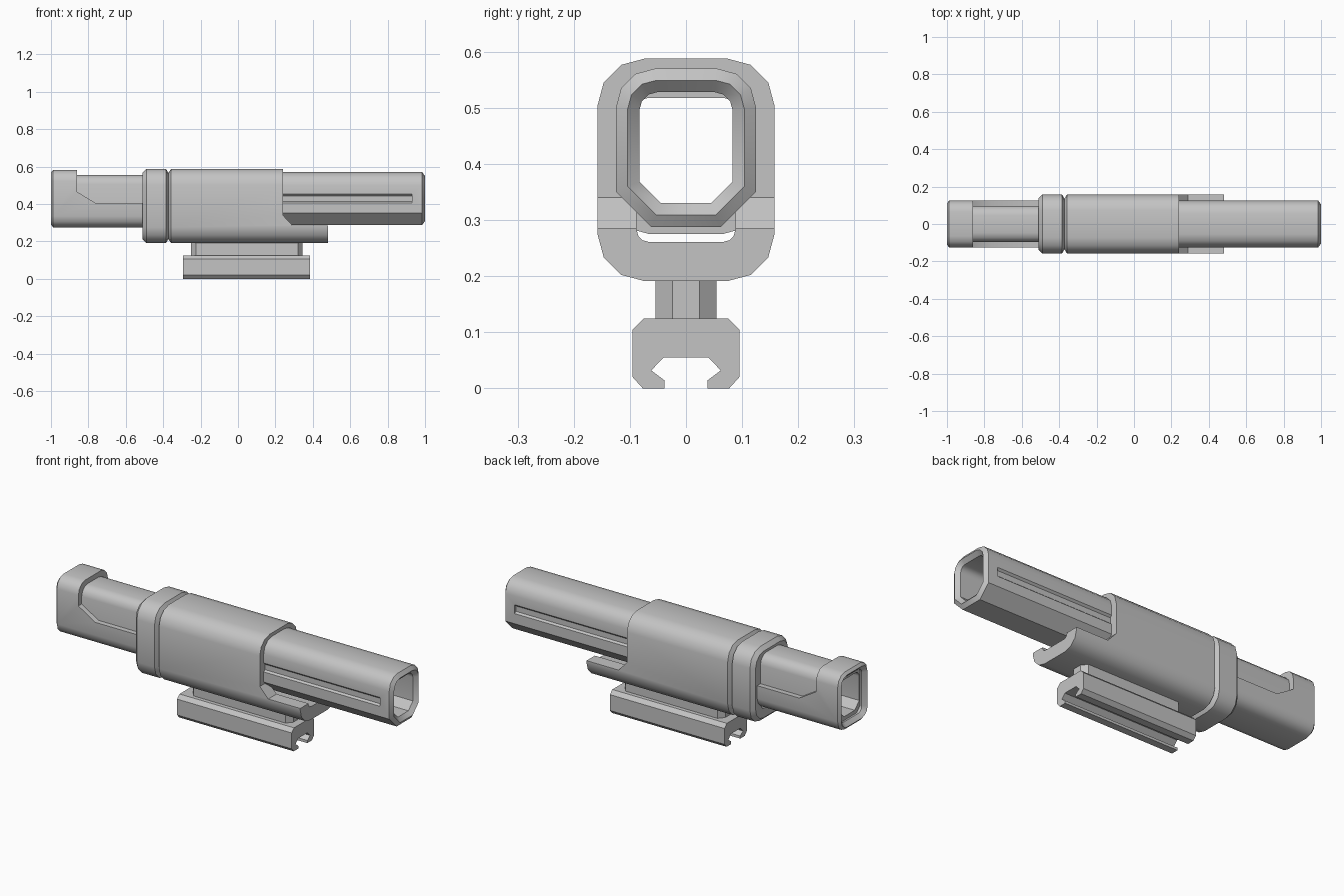
import bpy, bmesh, math

cube = bpy.data.objects.get("Cube")
if cube:
    bpy.data.objects.remove(cube, do_unlink=True)

grey = bpy.data.materials.new("light_grey")
grey.use_nodes = True
grey.diffuse_color = (0.55, 0.55, 0.55, 1)
grey.node_tree.nodes["Principled BSDF"].inputs["Base Color"].default_value = (0.55, 0.55, 0.55, 1)


def finish(name, bm):
    bmesh.ops.recalc_face_normals(bm, faces=bm.faces)
    mesh = bpy.data.meshes.new(name)
    bm.to_mesh(mesh)
    bm.free()
    mesh.materials.append(grey)
    ob = bpy.data.objects.new(name, mesh)
    bpy.context.collection.objects.link(ob)
    return ob


def section(hw, z0, z1, top, bottom, bottom_steps=3, inset=0.0):
    """Rectangle in y and z with rounded top corners and rounded or chamfered lower ones."""
    hw, z0, z1 = hw - inset, z0 + inset, z1 - inset
    top -= inset * 0.9
    bottom -= inset * (0.9 if bottom_steps > 1 else 0.59)
    half = []
    for i in range(bottom_steps + 1):
        a = math.pi / 2 * i / bottom_steps
        half.append((hw - bottom + bottom * math.sin(a), z0 + bottom - bottom * math.cos(a)))
    for i in range(4):
        a = math.pi / 2 * i / 3
        half.append((hw - top + top * math.cos(a), z1 - top + top * math.sin(a)))
    return half + [(-y, z) for y, z in reversed(half)]


def hollow_loft(name, stations):
    """Closed skin through the (x, section) stations, out along the shell and back along the bore."""
    bm = bmesh.new()
    rings = [[bm.verts.new((x, y, z)) for y, z in pts] for x, pts in stations]
    n = len(rings[0])
    for a, b in zip(rings, rings[1:] + rings[:1]):
        for i in range(n):
            j = (i + 1) % n
            bm.faces.new((a[i], a[j], b[j], b[i]))
    return finish(name, bm)


def prism(name, pts, axis, lo, hi):
    """Outline extruded along one axis."""
    place = {"x": lambda p, t: (t, p[0], p[1]),
             "y": lambda p, t: (p[0], t, p[1]),
             "z": lambda p, t: (p[0], p[1], t)}[axis]
    bm = bmesh.new()
    a = [bm.verts.new(place(p, lo)) for p in pts]
    b = [bm.verts.new(place(p, hi)) for p in pts]
    bm.faces.new(a)
    bm.faces.new(b)
    for i in range(len(pts)):
        j = (i + 1) % len(pts)
        bm.faces.new((a[i], a[j], b[j], b[i]))
    return finish(name, bm)


def cut(ob, cutter):
    mod = ob.modifiers.new("cut", "BOOLEAN")
    mod.operation = "DIFFERENCE"
    mod.solver = "EXACT"
    mod.object = cutter
    bpy.context.view_layer.objects.active = ob
    bpy.ops.object.modifier_apply(modifier=mod.name)
    bpy.data.objects.remove(cutter, do_unlink=True)


def body(d=0.0):
    return section(0.158, 0.191, 0.588, 0.085, 0.085, 3, d)


def tube(d=0.0):
    return section(0.125, 0.288, 0.57, 0.07, 0.063, 1, d)


def eyepiece(d=0.0):
    return section(0.125, 0.275, 0.582, 0.06, 0.06, 3, d)


# Main housing with grooved collar and lower front lip
housing = hollow_loft("housing", [
    (-0.51, body(0.02)), (-0.49, body()), (-0.385, body()), (-0.372, body(0.022)),
    (-0.358, body()), (0.48, body()),
    (0.48, body(0.07)), (-0.51, body(0.07))])
cut(housing, prism("lip_cutter", [(0.24, 0.8), (0.24, 0.34), (0.29, 0.286), (0.6, 0.286), (0.6, 0.8)],
                   "y", -0.3, 0.3))

# Front tube with a bevelled mouth and a shallow slot on each side
front_tube = hollow_loft("front_tube", [
    (0.1, tube()), (0.985, tube()), (1.0, tube(0.021)),
    (0.98, tube(0.042)), (0.1, tube(0.042))])
for s in (1, -1):
    slot = [(s * 0.135, 0.463), (s * 0.115, 0.443), (s * 0.115, 0.414), (s * 0.135, 0.397)]
    cut(front_tube, prism("slot_cutter", slot, "x", 0.15, 0.93))

# Rear shell, stepped down around the inner tube
rear_shell = hollow_loft("rear_shell", [
    (-0.45, eyepiece()), (-0.988, eyepiece()), (-1.0, eyepiece(0.014)),
    (-0.98, eyepiece(0.035)), (-0.45, eyepiece(0.035))])
cut(rear_shell, prism("step_cutter", [(-0.86, 0.8), (-0.86, 0.465), (-0.76, 0.404), (-0.3, 0.404), (-0.3, 0.8)],
                      "y", -0.3, 0.3))

# Inner tube between the rear shell and the front tube
core = section(0.097, 0.295, 0.555, 0.05, 0.05, 1)
bore = section(0.083, 0.33, 0.528, 0.03, 0.038, 1)
inner_tube = hollow_loft("inner_tube", [(-0.97, core), (0.1, core), (0.1, bore), (-0.97, bore)])

# Mounting stem with chamfered corners
side = [(0.345, 0.024), (0.32, 0.054), (-0.225, 0.054), (-0.25, 0.024)]
stem = prism("mount_stem", side + [(x, -y) for x, y in reversed(side)], "z", 0.12, 0.21)

# Rail clamp with an undercut channel
half = [(0.04, 0.055), (0.062, 0.032), (0.038, 0.014), (0.038, 0), (0.077, 0),
        (0.095, 0.02), (0.095, 0.105), (0.075, 0.125)]
clamp = prism("rail_clamp", half + [(-y, z) for y, z in reversed(half)], "x", -0.295, 0.385)

# Smooth the rounded corners, keep the hard edges
bpy.ops.object.select_all(action="DESELECT")
for ob in (housing, front_tube, rear_shell, inner_tube, stem, clamp):
    ob.select_set(True)
bpy.context.view_layer.objects.active = housing
bpy.ops.object.shade_smooth_by_angle(angle=math.radians(35))
